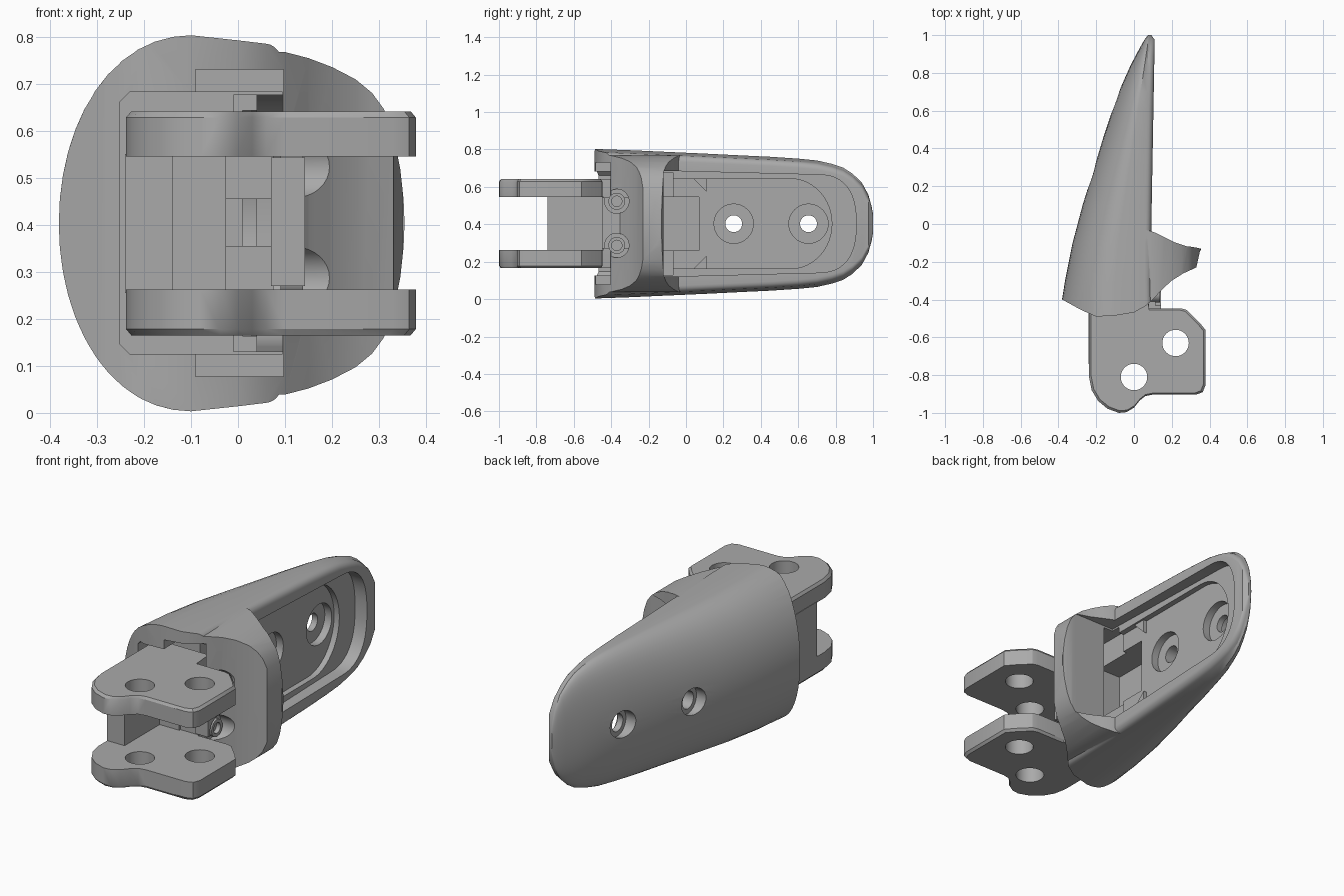
import bpy, bmesh, math
from mathutils import Vector

if "Cube" in bpy.data.objects:
    bpy.data.objects.remove(bpy.data.objects["Cube"])

grey = bpy.data.materials.new("plain_grey")
grey.use_nodes = True
grey.diffuse_color = (0.4, 0.4, 0.4, 1)
grey.node_tree.nodes["Principled BSDF"].inputs["Base Color"].default_value = (0.4, 0.4, 0.4, 1)
MID = 0.403  # height of the symmetry plane


def finish(name, bm):
    bmesh.ops.recalc_face_normals(bm, faces=bm.faces)
    mesh = bpy.data.meshes.new(name)
    bm.to_mesh(mesh)
    bm.free()
    mesh.materials.append(grey)
    ob = bpy.data.objects.new(name, mesh)
    bpy.context.collection.objects.link(ob)
    return ob


def loft(name, rings):
    bm = bmesh.new()
    rows = [[bm.verts.new(p) for p in ring] for ring in rings]
    n = len(rows[0])
    for a, b in zip(rows, rows[1:]):
        for i in range(n):
            j = (i + 1) % n
            bm.faces.new((a[i], a[j], b[j], b[i]))
    bm.faces.new(rows[0])
    bm.faces.new(rows[-1])
    return finish(name, bm)


def prism(name, pts, axis, lo, hi):
    """Extrude a 2D outline along an axis; the outline uses the other two axes in order."""
    def place(p, d):
        c = list(p)
        c.insert("xyz".index(axis), d)
        return Vector(c)
    return loft(name, [[place(p, d) for p in pts] for d in (lo, hi)])


def box(name, x, y, z):
    return prism(name, [(x[0], y[0]), (x[1], y[0]), (x[1], y[1]), (x[0], y[1])], "z", *z)


def circle(u, v, r, n=32):
    return [(u + r * math.cos(math.tau * i / n), v + r * math.sin(math.tau * i / n)) for i in range(n)]


def select(ob):
    bpy.ops.object.select_all(action="DESELECT")
    ob.select_set(True)
    bpy.context.view_layer.objects.active = ob


def combine(ob, other, op="DIFFERENCE"):
    select(ob)
    mod = ob.modifiers.new("combine", "BOOLEAN")
    mod.operation, mod.object, mod.solver = op, other, "EXACT"
    bpy.ops.object.modifier_apply(modifier=mod.name)
    bpy.data.objects.remove(other)


def smooth(ob, angle=30):
    select(ob)
    bpy.ops.object.shade_smooth_by_angle(angle=math.radians(angle))


# Tapered shell: half ellipse outside, flat rounded rim inside
def section(y, x_out, h):
    x_mid = max(-0.1, -0.07 + 0.15 * y)
    x_in = 0.092 + 0.018 * max(y, 0) - 0.018 * max(0, (y - 0.975) / 0.025)
    r = min(0.035, h * 0.4)
    pts = []
    for i in range(25):
        a = math.pi * (0.5 - i / 24)
        pts.append((x_mid - (x_mid - x_out) * math.cos(a), h * math.sin(a)))
    edge = h * 0.96
    span = min(r, (x_in - x_mid) * 0.8)
    rim = []
    for i in range(6):
        a = math.pi / 2 * i / 5
        rim.append((x_in - span + span * math.sin(a), edge - r + r * math.cos(a)))
    pts += [(x, -z) for x, z in rim] + rim[::-1]
    return [(x, y, MID + z) for x, z in pts]


stations = [(-0.55, -0.405, 0.402), (-0.3, -0.365, 0.393), (-0.1, -0.325, 0.384), (0.1, -0.272, 0.375),
            (0.3, -0.21, 0.365), (0.45, -0.165, 0.358), (0.6, -0.115, 0.348), (0.7, -0.08, 0.338),
            (0.78, -0.045, 0.32), (0.84, -0.018, 0.3), (0.89, 0.008, 0.268), (0.94, 0.035, 0.22),
            (0.975, 0.055, 0.155), (0.993, 0.068, 0.09), (1.0, 0.074, 0.05)]
shell = loft("shell", [section(*s) for s in stations])

# Collar fin: plan profile trimmed by the front outline
fin = prism("fin", [(0.05, -0.6), (0.4, -0.6), (0.4, -0.135), (0.35, -0.13), (0.33, -0.125), (0.27, -0.115),
                    (0.21, -0.095), (0.16, -0.07), (0.11, -0.045), (0.08, -0.035), (0.05, -0.03)], "z", -0.1, 0.9)
half = [(0.04, 0.366), (0.1, 0.364), (0.15, 0.351), (0.2, 0.332), (0.25, 0.306), (0.285, 0.277), (0.31, 0.243),
        (0.33, 0.19), (0.345, 0.115), (0.352, 0.05)]
outline = [(x, MID + z) for x, z in half] + [(0.354, MID)] + [(x, MID - z) for x, z in half[::-1]]
combine(fin, prism("trim", outline, "y", -0.7, 0.1), "INTERSECT")
combine(shell, fin, "UNION")

# Curved mouth edge
mouth = [(-0.6, -0.3), (-0.38, -0.4), (-0.28, -0.455), (-0.2, -0.49), (-0.1, -0.485), (0, -0.468), (0.06, -0.435),
         (0.1, -0.4), (0.15, -0.345), (0.2, -0.3), (0.26, -0.262), (0.33, -0.23), (0.35, -0.14), (0.5, -0.1),
         (0.5, -0.9), (-0.6, -0.9)]
combine(shell, prism("mouth_cut", mouth, "z", -0.2, 1))


# Stepped pocket with rounded end, running under the back of the collar
def pocket(y0, y1, h0, h1, end, power):
    side = []
    for i in range(13):
        a = math.pi / 2 * i / 12
        side.append((y1 + (end - y1) * math.sin(a) ** power, h1 * math.cos(a) ** power))
    top = [(y0, h0)] + side
    return [(y, MID + z) for y, z in top] + [(y, MID - z) for y, z in top[-2::-1]]


combine(shell, prism("rim_pocket", pocket(-0.12, 0.7, 0.283, 0.262, 0.91, 0.8), "x", 0.04, 0.3))
combine(shell, prism("floor_pocket", pocket(-0.119, 0.56, 0.24, 0.24, 0.78, 1), "x", 0.01, 0.12))

# Front cavity, its side slots and the recess in the floor
cavity = [(-0.23, 0.125), (0.095, 0.125), (0.095, 0.682), (-0.23, 0.682), (-0.252, 0.66), (-0.252, 0.147)]
combine(shell, prism("cavity", cavity, "y", -0.7, -0.3))
for cut in (((-0.09, 0.097), (-0.7, -0.33), (0.077, 0.73)),
            ((-0.01, 0.096), (-0.32, -0.07), (0.13, 0.676)),
            ((-0.14, 0.09), (-0.32, 0.07), (0.26, 0.546))):
    combine(shell, box("cut", *cut))

# Screw holes with counterbores on both sides
for y, x_out in ((0.255, -0.225), (0.655, -0.097)):
    combine(shell, prism("hole", circle(y, MID, 0.045), "x", -0.5, 0.3))
    combine(shell, prism("inner_bore", circle(y, MID, 0.105, 40), "x", -0.03, 0.12))
    combine(shell, prism("outer_bore", circle(y, MID, 0.07), "x", -0.5, x_out + 0.035))

# Small gussets on the pocket floor
for s in (-1, 1):
    pts = [(0.04, MID + s * 0.24), (0.11, MID + s * 0.17), (0.11, MID + s * 0.24)]
    prism("gusset", pts, "x", 0.005, 0.03)

# Clevis plates, chamfered on their outer faces
plate = [(-0.238, -0.33), (-0.238, -0.81), (-0.224, -0.88), (-0.19, -0.937), (-0.14, -0.978), (-0.08, -1.0),
         (-0.04, -0.996), (0, -0.972), (0.03, -0.935), (0.06, -0.911), (0.1, -0.903), (0.33, -0.903), (0.364, -0.89),
         (0.378, -0.855), (0.378, -0.56), (0.345, -0.52), (0.28, -0.455), (0.25, -0.447), (0.08, -0.447), (0.07, -0.33)]
for name, inner, outer in (("lower_clevis_plate", 0.262, 0.165), ("upper_clevis_plate", 0.545, 0.641)):
    edge = outer + math.copysign(0.013, inner - outer)
    small = [(0.07 + (x - 0.07) * 0.964, -0.69 + (y + 0.69) * 0.964) for x, y in plate]
    ob = loft(name, [[(x, y, z) for x, y in pts] for pts, z in ((plate, inner), (plate, edge), (small, outer))])
    for x, y in ((0, -0.81), (0.22, -0.63)):
        combine(ob, prism("pin_hole", circle(x, y, 0.07), "z", 0, 0.9))
    smooth(ob)

# Spine and hinge block between the plates
box("clevis_spine", (-0.24, -0.138), (-0.74, -0.3), (0.255, 0.55))
box("inner_block", (-0.15, -0.025), (-0.45, -0.28), (0.255, 0.55))
block = box("screw_block", (0.07, 0.142), (-0.45, -0.26), (0.27, 0.543))
for name, lo, hi in (("lower_bridge", 0.255, 0.355), ("upper_bridge", 0.455, 0.55)):
    box(name, (-0.03, 0.075), (-0.44, -0.28), (lo, hi))

# Recessed socket screws, with access grooves in the collar
for z in (0.287, 0.523):
    bore = circle(-0.37, z, 0.065)
    combine(block, prism("bore", bore, "x", 0.115, 0.3))
    combine(shell, prism("groove", bore, "x", 0.1, 0.4))
    screw = prism("screw", circle(-0.37, z, 0.045), "x", 0.09, 0.138)
    combine(screw, prism("socket", circle(-0.37, z, 0.028, 16), "x", 0.115, 0.2))
    smooth(screw)
smooth(block)
smooth(shell)
